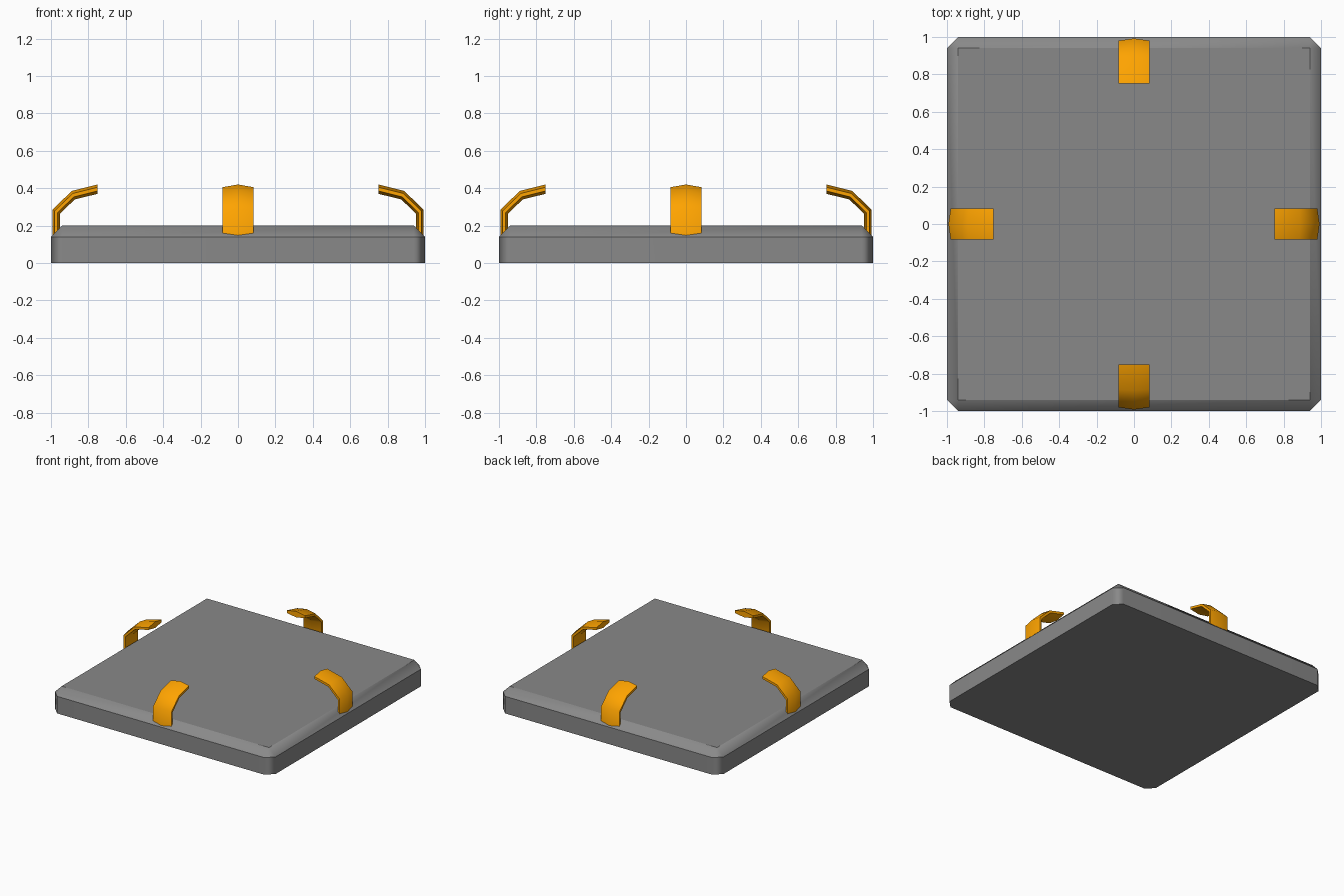
import bpy, bmesh, math
from mathutils import Matrix, Vector

if "Cube" in bpy.data.objects:
    bpy.data.objects.remove(bpy.data.objects["Cube"])


def paint(name, color):
    mat = bpy.data.materials.new(name)
    mat.diffuse_color = (*color, 1)
    mat.use_nodes = True
    mat.node_tree.nodes["Principled BSDF"].inputs["Base Color"].default_value = mat.diffuse_color
    return mat


orange = paint("orange", (1.0, 0.37, 0.0))
grey = paint("dark_grey", (0.25, 0.25, 0.25))


def finish(bm, name, angle, material):
    bmesh.ops.recalc_face_normals(bm, faces=bm.faces[:])
    for f in bm.faces:
        f.smooth = True
    mesh = bpy.data.meshes.new(name)
    bm.to_mesh(mesh)
    bm.free()
    mesh.set_sharp_from_angle(angle=math.radians(angle))
    mesh.materials.append(material)
    obj = bpy.data.objects.new(name, mesh)
    bpy.context.collection.objects.link(obj)
    return obj


# Base slab: every edge chamfered except around the flat bottom
bm = bmesh.new()
bmesh.ops.create_cube(bm, size=1, matrix=Matrix.Translation((0, 0, 0.1)) @ Matrix.Diagonal((2, 2, 0.2, 1)))
edges = [e for e in bm.edges if max(v.co.z for v in e.verts) > 0.1]
bmesh.ops.bevel(bm, geom=edges, offset=0.06, segments=1, profile=0.5, affect='EDGES')
base = finish(bm, "base", 60, grey)
# Crisp horizontal edges, soft upright corners
for e in base.data.edges:
    a, b = (base.data.vertices[i].co.z for i in e.vertices)
    e.use_edge_sharp = abs(a - b) < 0.001
wn = base.modifiers.new("weighted_normals", 'WEIGHTED_NORMAL')
wn.keep_sharp = True

# Clip profile (distance from centre, height), crowned across its width
OUTER = [(0.992, 0.1), (0.992, 0.285), (0.889, 0.385), (0.75, 0.42)]
INNER = [(0.952, 0.1), (0.952, 0.263), (0.873, 0.34), (0.75, 0.37)]
SECTION = [(0, 0), (0.083, 0.3), (0.083, 0.7), (0, 1), (-0.083, 0.7), (-0.083, 0.3)]


def clip(name, turn):
    bm = bmesh.new()
    rings = []
    for o, i in zip(OUTER, INNER):
        ring = []
        for side, t in SECTION:
            r, z = Vector(o).lerp(Vector(i), t)
            ring.append(bm.verts.new((r, side, z)))
        rings.append(ring)
    for a, b in zip(rings, rings[1:]):
        for k in range(6):
            n = (k + 1) % 6
            bm.faces.new((a[k], a[n], b[n], b[k]))
    bm.faces.new(rings[0])
    bm.faces.new(rings[-1])
    bm.transform(Matrix.Rotation(turn, 4, 'Z'))
    return finish(bm, name, 50, orange)


# Four curved clips, one in the middle of each side
for n, side in enumerate(("right", "back", "left", "front")):
    clip(side + "_clip", n * math.pi / 2)
